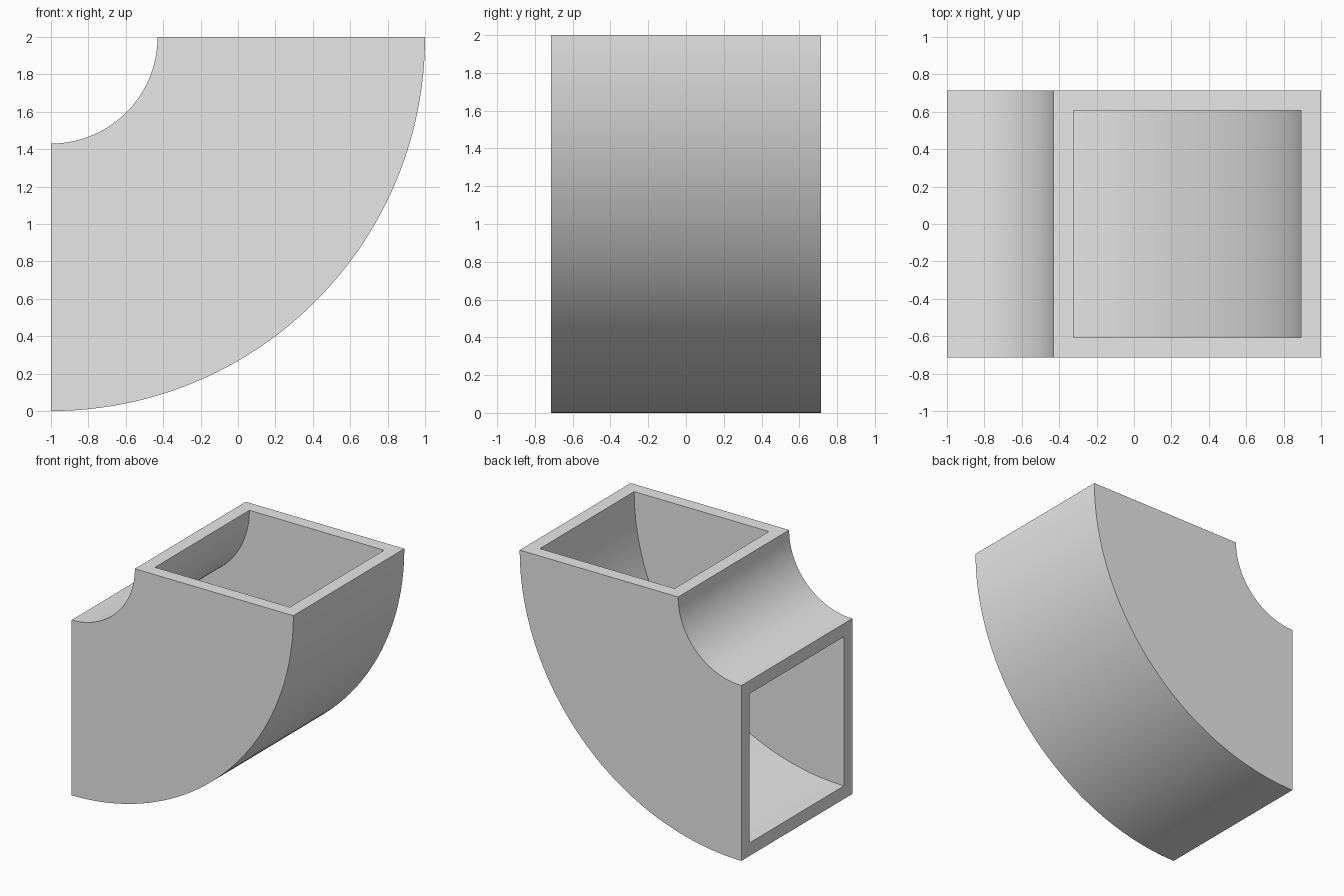
import bpy, bmesh, math

old = bpy.data.objects.get("Cube")
if old:
    bpy.data.objects.remove(old, do_unlink=True)

# Plain grey material
grey = bpy.data.materials.new("plain_grey")
grey.use_nodes = True
colour = (0.8, 0.8, 0.8, 1)
grey.diffuse_color = colour
grey.node_tree.nodes["Principled BSDF"].inputs["Base Color"].default_value = colour

# Bend centre and rectangular duct section
CENTRE_X, CENTRE_Z = -1, 2
R_IN, R_OUT, HALF_DEPTH, WALL = 0.57, 2.0, 0.715, 0.107
STEPS = 48


def section(inset):
    """Corners (radius, y) of the duct rectangle, shrunk by inset."""
    a, b, y = R_IN + inset, R_OUT - inset, HALF_DEPTH - inset
    return [(a, -y), (b, -y), (b, y), (a, y)]


bm = bmesh.new()


def ring(corners, angle):
    return [bm.verts.new((CENTRE_X + r * math.cos(angle), y,
                          CENTRE_Z - r * math.sin(angle))) for r, y in corners]


def bridge(first, second):
    for i in range(4):
        j = (i + 1) % 4
        bm.faces.new((first[i], first[j], second[j], second[i]))


# Sweep outer skin and inner bore through a quarter turn
angles = [math.pi / 2 * i / STEPS for i in range(STEPS + 1)]
skin, bore = [[ring(section(inset), a) for a in angles] for inset in (0, WALL)]
for rings in (skin, bore):
    for first, second in zip(rings, rings[1:]):
        bridge(first, second)

# Flat rims around both open ends
for end in (0, -1):
    bridge(skin[end], bore[end])

bmesh.ops.recalc_face_normals(bm, faces=bm.faces)
mesh = bpy.data.meshes.new("duct_elbow")
bm.to_mesh(mesh)
bm.free()
mesh.materials.append(grey)
elbow = bpy.data.objects.new("duct_elbow", mesh)
bpy.context.collection.objects.link(elbow)

# Smooth curved walls with sharp corners
bpy.ops.object.select_all(action='DESELECT')
elbow.select_set(True)
bpy.context.view_layer.objects.active = elbow
bpy.ops.object.shade_smooth_by_angle(angle=math.radians(30))
